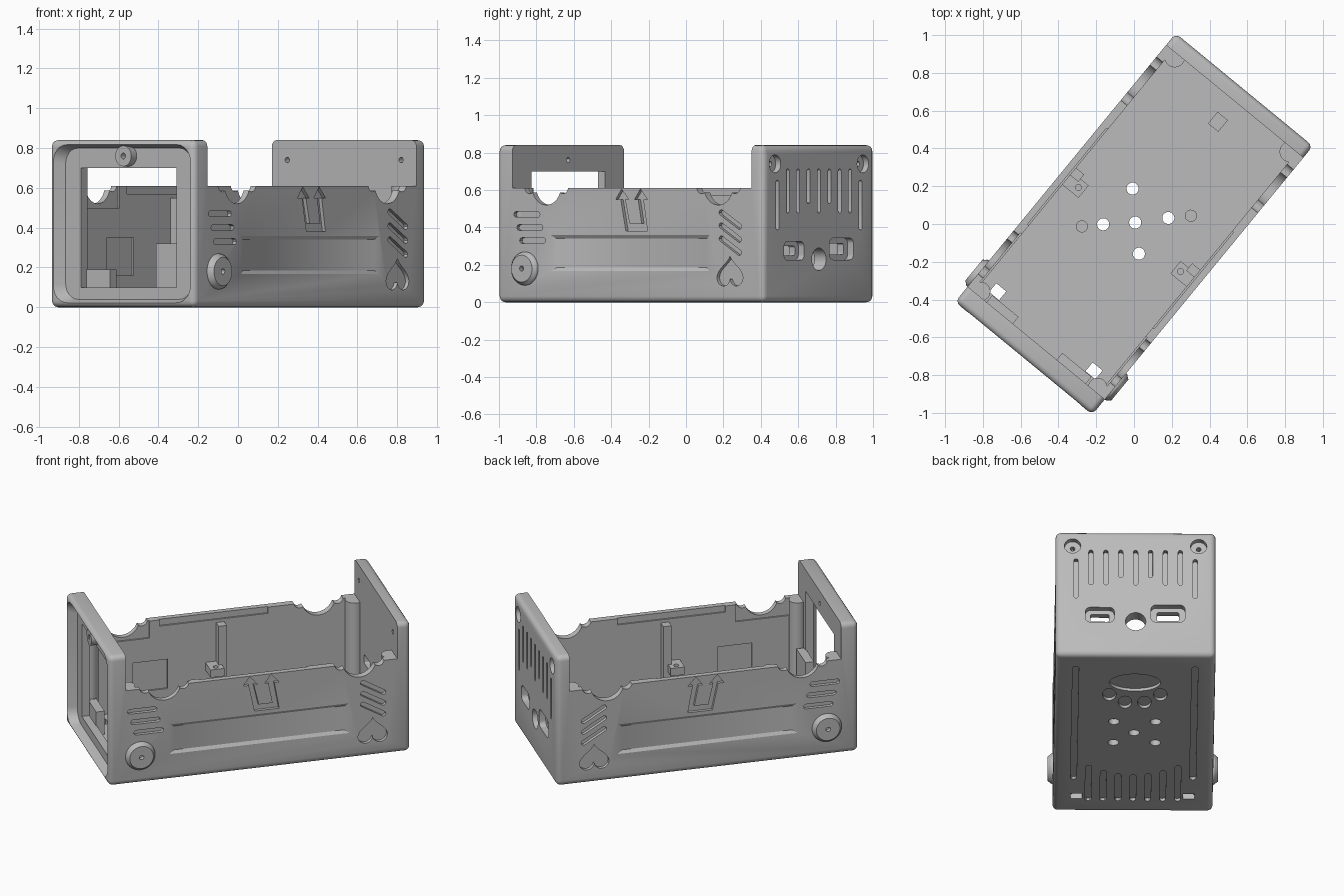
import bpy, bmesh, math
from mathutils import Vector, Matrix

if "Cube" in bpy.data.objects:
    bpy.data.objects.remove(bpy.data.objects["Cube"])

# Material
gray = bpy.data.materials.new("plain_gray")
gray.use_nodes = True
gray.diffuse_color = (0.5, 0.5, 0.5, 1)
gray.node_tree.nodes["Principled BSDF"].inputs["Base Color"].default_value = (0.5, 0.5, 0.5, 1)

L, W, H, RIM = 0.92, 0.47, 0.84, 0.61     # half length, half width, heights
TURN = Matrix.Rotation(math.radians(50.6), 4, "Z")
parts = []


# Working planes: two in-plane coordinates and a depth going inwards
def side(s):
    return lambda a, b, d: Vector((a, s * (W - d), b))

def back(a, b, d):
    return Vector((L - d, a, b))

def front(a, b, d):
    return Vector((d - L, a, b))

def floor(a, b, d):
    return Vector((a, b, d))


# Outlines
def ellipse(x, y, rx, ry=None, n=32):
    ry = ry or rx
    return [(x + rx * math.cos(math.tau * i / n), y + ry * math.sin(math.tau * i / n)) for i in range(n)]

def rect(x0, y0, x1, y1):
    return [(x0, y0), (x1, y0), (x1, y1), (x0, y1)]

def rounded(x0, y0, x1, y1, r, n=6):
    pts = []
    corners = [(x1 - r, y1 - r), (x0 + r, y1 - r), (x0 + r, y0 + r), (x1 - r, y0 + r)]
    for k, (cx, cy) in enumerate(corners):
        for i in range(n + 1):
            t = math.pi / 2 * (k + i / n)
            pts.append((cx + r * math.cos(t), cy + r * math.sin(t)))
    return pts

def slot(x0, y0, x1, y1, r, n=6):
    t0 = math.atan2(y1 - y0, x1 - x0)
    pts = []
    for cx, cy, t in ((x1, y1, t0 - math.pi / 2), (x0, y0, t0 + math.pi / 2)):
        for i in range(n + 1):
            q = t + math.pi * i / n
            pts.append((cx + r * math.cos(q), cy + r * math.sin(q)))
    return pts

def heart(x, y, s, n=40):
    pts = []
    for i in range(n):
        t = math.tau * i / n
        h = 13 * math.cos(t) - 5 * math.cos(2 * t) - 2 * math.cos(3 * t) - math.cos(4 * t)
        pts.append((x + s * math.sin(t) ** 3, y - s * (h + 2) / 16))
    return pts


# Solid between two depths, optionally tapering to a second outline
def prism(bm, pts, plane, d0, d1, pts2=None):
    a = [bm.verts.new(plane(x, y, d0)) for x, y in pts]
    b = [bm.verts.new(plane(x, y, d1)) for x, y in (pts2 or pts)]
    new = [bm.faces.new(a), bm.faces.new(b[::-1])]
    for i in range(len(a)):
        j = (i + 1) % len(a)
        new.append(bm.faces.new((a[j], a[i], b[i], b[j])))
    bmesh.ops.recalc_face_normals(bm, faces=new)

def make(name, bm):
    me = bpy.data.meshes.new(name)
    bm.to_mesh(me)
    bm.free()
    me.materials.append(gray)
    ob = bpy.data.objects.new(name, me)
    bpy.context.collection.objects.link(ob)
    return ob

def cut(ob, bm):
    tool = make("cutter", bm)
    tool.hide_render = True
    mod = ob.modifiers.new("cut", "BOOLEAN")
    mod.operation, mod.solver, mod.object = "DIFFERENCE", "EXACT", tool
    bpy.context.view_layer.update()
    me = bpy.data.meshes.new_from_object(ob.evaluated_get(bpy.context.evaluated_depsgraph_get()))
    ob.modifiers.clear()
    ob.data = me
    bpy.data.objects.remove(tool)

def part(name, *solids):
    bm = bmesh.new()
    for s in solids:
        prism(bm, *s)
    ob = make(name, bm)
    parts.append(ob)
    return ob


# Rounded case block
bm = bmesh.new()
prism(bm, rect(-L, -W, L, W), floor, 0, H)
bmesh.ops.bevel(bm, geom=bm.edges[:], offset=0.032, segments=4, profile=0.5, affect="EDGES")
case = make("case", bm)
parts.append(case)

# Cavity, open above the side walls
hollow = bmesh.new()
inner = W - 0.045
prism(hollow, [(-inner, 0.04), (inner, 0.04), (inner, RIM), (0.6, RIM), (0.6, 1), (-0.6, 1), (-0.6, RIM),
               (-inner, RIM)], front, 0.105, 1.76)
cut(case, hollow)

g1, g2, g3 = bmesh.new(), bmesh.new(), bmesh.new()

# Side wall details, the same on both sides
clip = [(-0.1, 0.55), (-0.06, 0.605), (-0.01, 0.55), (-0.035, 0.55), (-0.005, 0.42), (0.08, 0.42),
        (0.055, 0.55), (0.03, 0.55), (0.07, 0.605), (0.12, 0.55), (0.09, 0.55), (0.12, 0.38),
        (-0.03, 0.38), (-0.065, 0.55)]
for s in (-1, 1):
    p = side(s)
    prism(g1, rect(-0.55, 0.165, 0.55, 0.36), p, -0.001, 0.012, rect(-0.52, 0.185, 0.52, 0.34))
    prism(g1, clip, p, -0.05, 0.02)
    prism(g1, heart(0.69, 0.165, 0.09), p, -0.05, 0.022)
    for i in range(3):
        z = 0.33 + 0.07 * i
        u = -0.675 - 0.02 * i
        prism(g1, slot(u - 0.075, z, u + 0.075, z, 0.015), p, -0.05, 0.022)
        prism(g1, slot(0.63, z + 0.01, 0.755, z - 0.065, 0.015), p, -0.05, 0.022)
    for c in (-0.58, 0.61):
        prism(g1, ellipse(c, 0.62, 0.1), p, -0.05, 0.08)
        for e in (-0.115, 0.115):
            prism(g2, ellipse(c + e, 0.615, 0.035, n=20), p, -0.05, 0.08)
    # Shallow pockets on the inner faces
    prism(g1, rect(-0.52, 0.16, -0.31, 0.35), p, 0.035, 0.08)
    prism(g3, rect(-0.77, 0.5, -0.42, 0.65), p, 0.035, 0.08)
    prism(g3, rect(-0.36, 0.57, 0.3, 0.65), p, 0.035, 0.08)

# Back wall vents, screw holes and ports
for k in range(-4, 5):
    low, high = (0.4, 0.64) if abs(k) == 4 else (0.54 if abs(k) == 1 else 0.49, 0.7)
    prism(g1, slot(k * 0.0875, low, k * 0.0875, high, 0.013), back, -0.05, 0.03)
for s in (-1, 1):
    prism(g1, ellipse(s * 0.37, 0.74, 0.048), back, -0.05, 0.035)
    prism(g2, ellipse(s * 0.37, 0.74, 0.014, n=16), back, -0.05, 0.12)
for v, z, w, h in ((-0.21, 0.275, 0.085, 0.05), (0.19, 0.285, 0.1, 0.058)):
    prism(g1, rounded(v - w, z - h, v + w, z + h, 0.03), back, -0.05, 0.04)
    w, h = w * 0.65, h * 0.5
    prism(g2, rounded(v - w, z - h, v + w, z + h, 0.01), back, -0.05, 0.12)
prism(g1, ellipse(0, 0.23, 0.06), back, -0.05, 0.12)

# Front bezel, window and screw hole
prism(g1, rounded(-0.447, 0.022, 0.447, 0.818, 0.09), front, -0.001, 0.055,
      rounded(-0.41, 0.04, 0.41, 0.8, 0.08))
prism(g2, rect(-0.31, 0.1, 0.31, 0.7), front, -0.05, 0.15)
prism(g2, ellipse(0, 0.76, 0.014, n=16), front, -0.05, 0.15)

# Underside vents, strap holes and paw grooves
for s in (-1, 1):
    prism(g1, slot(-0.52, s * 0.35, 0.77, s * 0.35, 0.018), floor, -0.05, 0.018)
    prism(g1, rect(-0.765, s * 0.33 - 0.034, -0.705, s * 0.33 + 0.034), floor, -0.05, 0.06)
    prism(g1, ellipse(0.46, s * 0.15, 0.07, 0.04), floor, -0.05, 0.018)
    prism(g1, ellipse(0.37, s * 0.057, 0.07, 0.04), floor, -0.05, 0.018)
for k in range(-3, 4):
    end = -0.5 + 0.012 * k * k
    prism(g1, slot(-0.77, k * 0.0875, end, k * 0.0875, 0.018), floor, -0.05, 0.018)
prism(g1, ellipse(0.6, 0, 0.1, 0.15), floor, -0.05, 0.018)

# Floor recesses and speaker holes
prism(g1, rounded(-0.22, -0.23, 0.255, 0.23, 0.03), floor, 0.035, 0.1)
prism(g1, ellipse(-0.455, 0, 0.183, n=48), floor, 0.035, 0.1)
for u, v in ((0.14, 0.125), (0.14, -0.12), (0.01, 0), (-0.105, 0.125), (-0.105, -0.12)):
    prism(g2, ellipse(u, v, 0.032, n=24), floor, -0.05, 0.1)

for g in (g1, g2, g3):
    cut(case, g)

# Round side buttons with a centre hole
for s, tag in ((-1, "right"), (1, "left")):
    p = side(s)
    button = part(tag + "_button",
                  (ellipse(-0.727, 0.18, 0.09), p, 0.01, -0.02),)
    bm = bmesh.new()
    bm.from_mesh(button.data)
    cap = max(bm.faces, key=lambda f: f.calc_center_median().y * s)
    bmesh.ops.bevel(bm, geom=list(cap.edges), offset=0.018, segments=3, profile=0.5, affect="EDGES")
    cap = max(bm.faces, key=lambda f: f.calc_center_median().y * s)
    bmesh.ops.translate(bm, verts=cap.verts, vec=(0, s * 0.01, 0))
    bm.to_mesh(button.data)
    bm.free()
    hole = bmesh.new()
    prism(hole, ellipse(-0.727, 0.18, 0.014, n=16), p, -0.1, -0.002)
    cut(button, hole)

    # Corner posts, wall ribs and shelves inside
    part(tag + "_front_post", (ellipse(-0.79, s * 0.4, 0.05), floor, 0.03, RIM))
    part(tag + "_back_post", (ellipse(0.82, s * 0.395, 0.055), floor, 0.03, RIM))
    part(tag + "_wall_rib", (rect(-0.015, 0.03, 0.035, 0.55), p, 0.04, 0.1))
    shelf = part(tag + "_shelf", (rect(-0.08, 0.25, 0.005, 0.3), p, 0.04, 0.155))
    hole = bmesh.new()
    prism(hole, ellipse(-0.038, s * 0.35, 0.016, n=16), floor, 0.27, 0.4)
    cut(shelf, hole)
    part(tag + "_floor_boss", (ellipse(0.02 - s * 0.205, s * 0.205, 0.032, n=24), floor, 0.03, 0.06))

# Rear standoff, window ledges and bezel screw boss
part("rear_standoff", (rect(0.66, -0.035, 0.74, 0.035), floor, 0.03, 0.2))
part("window_ledges", (rect(-0.82, 0.16, -0.768, 0.34), floor, 0.03, 0.19),
     (rect(-0.82, -0.34, -0.768, -0.14), floor, 0.03, 0.32))
boss = part("bezel_boss", (ellipse(0, 0.76, 0.052), front, 0.06, 0.012))
hole = bmesh.new()
prism(hole, ellipse(0, 0.76, 0.015, n=16), front, -0.05, 0.08)
cut(boss, hole)

# Turn into place and shade
for ob in parts:
    ob.data.transform(TURN)
    bpy.ops.object.select_all(action="DESELECT")
    ob.select_set(True)
    bpy.context.view_layer.objects.active = ob
    bpy.ops.object.shade_smooth_by_angle(angle=math.radians(30))
